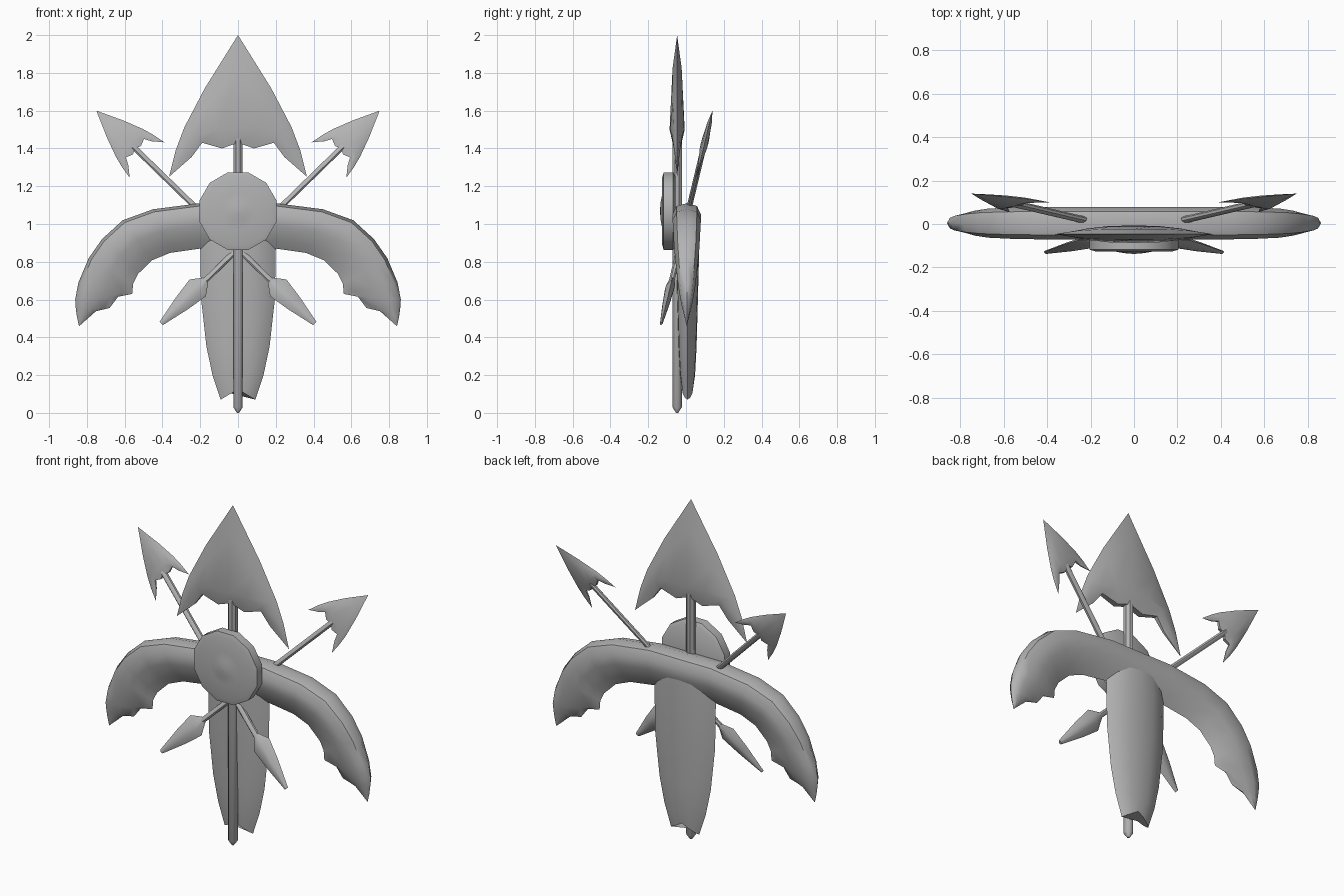
import bpy, bmesh, math
from mathutils import Vector

if "Cube" in bpy.data.objects:
    bpy.data.objects.remove(bpy.data.objects["Cube"])

grey = bpy.data.materials.new("plain grey")
grey.diffuse_color = (0.45, 0.45, 0.45, 1)
grey.use_nodes = True
grey.node_tree.nodes["Principled BSDF"].inputs["Base Color"].default_value = grey.diffuse_color


def loft(name, rings, place=None, mirror=False, angle=40):
    """Skin a list of equal-length closed rings, cap the ends."""
    bm = bmesh.new()
    rows = [[bm.verts.new(place(Vector(p)) if place else p) for p in r] for r in rings]
    n = len(rows[0])
    for a, b in zip(rows, rows[1:]):
        for i in range(n):
            j = (i + 1) % n
            bm.faces.new((a[i], a[j], b[j], b[i]))
    bm.faces.new(rows[0])
    bm.faces.new(rows[-1][::-1])
    bmesh.ops.remove_doubles(bm, verts=bm.verts, dist=0.0005)
    bmesh.ops.dissolve_degenerate(bm, edges=bm.edges, dist=0.0001)
    bmesh.ops.recalc_face_normals(bm, faces=bm.faces)
    me = bpy.data.meshes.new(name)
    bm.to_mesh(me)
    bm.free()
    me.materials.append(grey)
    ob = bpy.data.objects.new(name, me)
    bpy.context.collection.objects.link(ob)
    bpy.ops.object.select_all(action='DESELECT')
    ob.select_set(True)
    bpy.context.view_layer.objects.active = ob
    bpy.ops.object.shade_smooth_by_angle(angle=math.radians(angle))
    if mirror:
        m = ob.modifiers.new("mirror", 'MIRROR')
        m.use_mirror_merge = False
    return ob


def circle(r, z, n=8):
    return [(r * math.cos((i + .5) * 2 * math.pi / n),
             r * math.sin((i + .5) * 2 * math.pi / n), z) for i in range(n)]


def barbed_head(name, sx, sy, sz, place, mirror=False):
    """Barbed point, tip at the origin: columns of (leading, ridge, trailing, thickness)."""
    cols = [((0, 0), (0, -.50), (0, -.57), .04),
            ((.175, -.28), (.11, -.50), (.085, -.60), .038),
            ((.285, -.49), (.21, -.53), (.19, -.57), .027),
            ((.33, -.61), (.285, -.63), (.245, -.645), .013),
            ((.365, -.75), (.365, -.75), (.365, -.75), 0)]

    def ring(col, s):
        L, M, T, t = col
        K = (L[0] + (M[0] - L[0]) * .35, L[1] + (M[1] - L[1]) * .35)
        pts = [(L, 0), (K, .6 * t), (M, t), (T, .45 * t),
               (T, -.45 * t), (M, -t), (K, -.6 * t)]
        return [(s * p[0] * sx, d * sy, p[1] * sz) for p, d in pts]
    rings = [ring(c, -1) for c in cols[:0:-1]] + [ring(c, 1) for c in cols]
    return loft(name, rings, place, mirror)


# Central spear
spear = lambda p: Vector((p.x, p.y - .047, p.z))
loft("spear_shaft", [circle(.006, 0), circle(.027, .03), circle(.027, 1.46)], spear)
barbed_head("spear_head", 1, 1, 1, lambda p: Vector((p.x, p.y - .047, p.z + 2)))

# Crossed arrows, leaning back with height
LEN = math.hypot(1.16, 1.13)
AX, AZ = 1.16 / LEN, 1.13 / LEN


def arrow(p):
    x = .75 + p.z * AX + p.x * AZ
    z = 1.6 + p.z * AZ - p.x * AX
    return Vector((x, p.y + .14 - .24 * (1.6 - z), z))


barbed_head("arrow_heads", .36, .5, .5, arrow, True)
loft("arrow_shafts", [circle(.016, -.27), circle(.016, -1.32)], arrow, True)


def diamond(w, t, z):
    return [(w, 0, z), (w * .3, t * .85, z), (-w * .3, t * .85, z),
            (-w, 0, z), (-w * .3, -t * .85, z), (w * .3, -t * .85, z)]


loft("arrow_fletchings", [diamond(.018, .016, -1.285), diamond(.062, .028, -1.345),
                          diamond(.045, .022, -1.46), diamond(.012, .008, -1.615)],
     arrow, True)

# Round boss, dished towards a raised middle
boss = lambda p: Vector((p.x, -p.z, p.y + 1.068))
loft("round_boss", [circle(.19, .055, 12), circle(.212, .068, 12), circle(.212, .118, 12),
                    circle(.185, .126, 12), circle(.10, .125, 12),
                    circle(.05, .134, 12), circle(.001, .138, 12)], boss)

# Curved drape: outer edge, inner edge, half depth at each station
stations = [((0, 1.11), (0, .86), .075), ((.2, 1.11), (.2, .87), .075),
            ((.45, 1.078), (.36, .847), .075), ((.61, 1.02), (.455, .808), .072),
            ((.72, .92), (.53, .735), .067), ((.79, .82), (.555, .685), .058),
            ((.845, .69), (.56, .63), .046), ((.862, .60), (.635, .615), .034),
            ((.859, .555), (.68, .555), .024), ((.853, .51), (.75, .54), .014),
            ((.842, .46), (.84, .46), .001)]
section = [(0, 0), (.06, .72), (.25, 1), (.5, .9), (.82, .4), (1, 0),
           (.82, -.4), (.5, -.9), (.25, -1), (.06, -.72)]


def drape(st, s):
    (ox, oz), (ix, iz), d = st
    return [(s * (ox + (ix - ox) * t), k * d + .004, oz + (iz - oz) * t) for t, k in section]


loft("curved_drape", [drape(s, -1) for s in stations[:0:-1]] +
     [drape(s, 1) for s in stations], angle=50)

# Hanging drape: height, half width, depth; the hem is notched in the middle
outline = [(1.02, .19, .06), (.87, .2, .062), (.6, .195, .055), (.35, .167, .048),
           (.2, .135, .04), (.07, .092, .028)]
across = [(-1, 0), (-.8, .5), (-.4, .92), (0, 1), (.4, .92), (.8, .5), (1, 0),
          (.8, -.5), (.4, -.92), (0, -1), (-.4, -.92), (-.8, -.5)]
rings = []
for z, w, d in outline:
    hem = .055 if z < .1 else 0
    rings.append([(x * w, .008 + k * d, z + hem * (1 - abs(x))) for x, k in across])
loft("hanging_drape", rings, angle=50)
